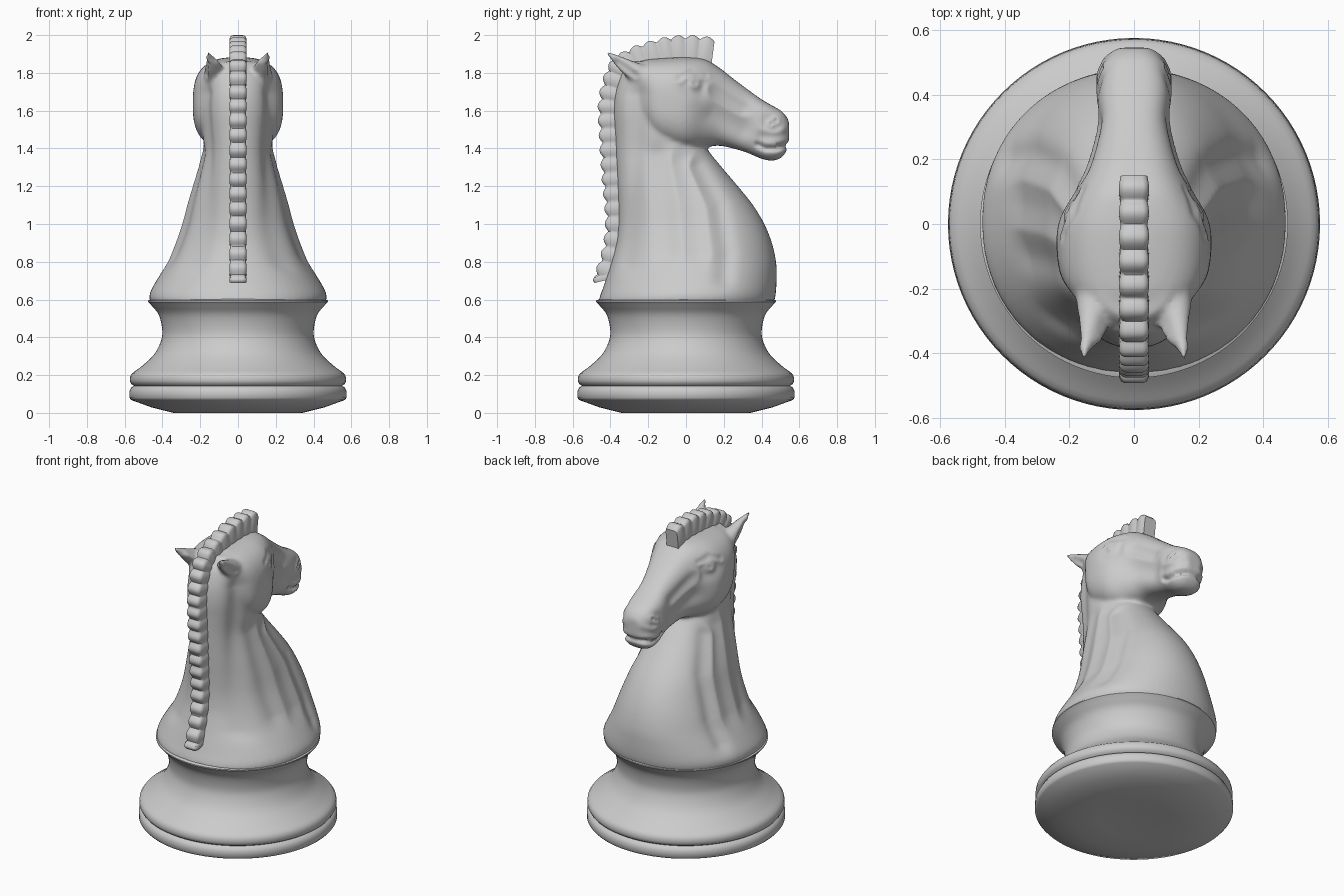
import bpy, bmesh, math
from mathutils import Vector
from mathutils.geometry import intersect_point_line


def spline(pts, steps):
    """Catmull-Rom resampling of a list of tuples."""
    pts = [Vector(p) for p in pts]
    ext = [2 * pts[0] - pts[1]] + pts + [2 * pts[-1] - pts[-2]]
    out = []
    for i in range(1, len(ext) - 2):
        a, b, c, d = ext[i - 1:i + 3]
        for k in range(steps):
            t = k / steps
            out.append(0.5 * (2 * b + (c - a) * t + (2 * a - 5 * b + 4 * c - d) * t * t
                              + (3 * b - a - 3 * c + d) * t ** 3))
    return out + [pts[-1]]


def ring(centre, u, v, power=2.0, n=64):
    """Superellipse section with half-axis vectors u and v."""
    out = []
    for i in range(n):
        a = 2 * math.pi * i / n
        c, s = math.cos(a), math.sin(a)
        out.append(Vector(centre) + Vector(u) * math.copysign(abs(c) ** (2 / power), c)
                   + Vector(v) * math.copysign(abs(s) ** (2 / power), s))
    return out


def loft(bm, rings):
    loops = [[bm.verts.new(p) for p in r] for r in rings]
    for a, b in zip(loops, loops[1:]):
        for i in range(len(a)):
            j = (i + 1) % len(a)
            bm.faces.new((a[i], a[j], b[j], b[i]))
    bm.faces.new(loops[0][::-1])
    bm.faces.new(loops[-1])


def finish(bm, name, angle=40):
    bmesh.ops.recalc_face_normals(bm, faces=bm.faces)
    me = bpy.data.meshes.new(name)
    bm.to_mesh(me)
    bm.free()
    ob = bpy.data.objects.new(name, me)
    bpy.context.collection.objects.link(ob)
    bpy.ops.object.select_all(action='DESELECT')
    ob.select_set(True)
    bpy.context.view_layer.objects.active = ob
    bpy.ops.object.shade_smooth_by_angle(angle=math.radians(angle))
    return ob


# Turned base: shallow underside, two rims and a waisted collar
profile = [(0.02, 0.015), (0.2, 0.01), (0.34, 0.0), (0.46, 0.03), (0.565, 0.068), (0.575, 0.08), (0.575, 0.115),
           (0.565, 0.135), (0.55, 0.143), (0.565, 0.153), (0.573, 0.17), (0.57, 0.195)]
profile += [tuple(p) for p in spline([(0.56, 0.21), (0.50, 0.255), (0.44, 0.315), (0.405, 0.39),
                                      (0.402, 0.45), (0.42, 0.52), (0.455, 0.565), (0.476, 0.588)], 4)]
profile += [(0.476, 0.595), (0.46, 0.602)]
bm = bmesh.new()
loft(bm, [ring((0, 0, z), (r, 0, 0), (0, r, 0), n=96) for r, z in profile])
finish(bm, "base")

# Neck and chest: z, back, front, half width
bm = bmesh.new()
neck = [(0.58, -0.465, 0.465, 0.465), (0.62, -0.455, 0.474, 0.47), (0.66, -0.44, 0.478, 0.455),
        (0.72, -0.42, 0.48, 0.42), (0.8, -0.395, 0.477, 0.373), (0.9, -0.37, 0.455, 0.333),
        (1.0, -0.36, 0.415, 0.298), (1.1, -0.36, 0.355, 0.27), (1.2, -0.365, 0.275, 0.24),
        (1.3, -0.37, 0.19, 0.21), (1.4, -0.375, 0.11, 0.188), (1.5, -0.38, 0.05, 0.185),
        (1.6, -0.385, 0.0, 0.183), (1.7, -0.375, -0.02, 0.178), (1.8, -0.34, -0.04, 0.16),
        (1.86, -0.29, -0.08, 0.11)]
loft(bm, [ring((0, (b + f) / 2, z), (w, 0, 0), (0, (f - b) / 2, 0), 2.1)
          for z, b, f, w in spline(neck, 4)])

# Head and muzzle: y, underside, top, half width
head = [(-0.30, 1.56, 1.84, 0.12), (-0.22, 1.50, 1.868, 0.195), (-0.15, 1.435, 1.876, 0.23),
        (-0.05, 1.395, 1.882, 0.24), (0.02, 1.39, 1.882, 0.228), (0.10, 1.405, 1.872, 0.185),
        (0.17, 1.415, 1.832, 0.15), (0.25, 1.40, 1.77, 0.125), (0.33, 1.375, 1.71, 0.11),
        (0.40, 1.345, 1.66, 0.117), (0.46, 1.335, 1.625, 0.117), (0.51, 1.355, 1.595, 0.098),
        (0.545, 1.41, 1.55, 0.055)]
loft(bm, [ring((0, y, (lo + hi) / 2), (w, 0, 0), (0, 0, (hi - lo) / 2), 2.8)
          for y, lo, hi, w in spline(head, 4)])

# Ears, swept backwards
ear = [(0.115, -0.17, 1.76, 0.055), (0.125, -0.24, 1.79, 0.056), (0.135, -0.31, 1.83, 0.042),
       (0.148, -0.37, 1.872, 0.025), (0.156, -0.42, 1.91, 0.007)]
for side in (-1, 1):
    loft(bm, [ring((side * x, y, z), (r, 0, 0), (0, 0.55 * r, 0.85 * r), n=24)
              for x, y, z, r in spline(ear, 4)])

# Fuse the horse into one skin
horse = finish(bm, "horse")
rem = horse.modifiers.new("fuse", 'REMESH')
rem.mode = 'VOXEL'
rem.voxel_size = 0.0105
fused = bpy.data.meshes.new_from_object(horse.evaluated_get(bpy.context.evaluated_depsgraph_get()))
bpy.data.objects.remove(horse)
bm = bmesh.new()
bm.from_mesh(fused)
for _ in range(5):
    bmesh.ops.smooth_vert(bm, verts=bm.verts, factor=0.5, use_axis_x=True, use_axis_y=True, use_axis_z=True)

# Side strokes: radius, depth (negative raises), path in (y, z)
strokes = [
    (0.055, 0.022, [(-0.26, 1.68), (-0.26, 1.4), (-0.28, 1.1), (-0.31, 0.8)]),  # neck grooves
    (0.06, 0.016, [(-0.15, 1.36), (-0.12, 1.1), (-0.1, 0.85)]),
    (0.06, -0.012, [(-0.02, 1.33), (0.04, 1.1), (0.06, 0.85)]),
    (0.05, 0.020, [(0.06, 1.3), (0.17, 1.1), (0.21, 0.85), (0.2, 0.72)]),
    (0.055, 0.024, [(0.03, 1.735), (0.07, 1.73)]),                              # eye socket
    (0.032, -0.028, [(0.04, 1.74), (0.05, 1.74)]),                              # eyeball
    (0.022, -0.014, [(-0.03, 1.77), (0.03, 1.80), (0.1, 1.78)]),                # brow
    (0.05, 0.014, [(0.14, 1.58), (0.3, 1.5)]),                                  # cheek hollow
    (0.035, -0.012, [(0.12, 1.72), (0.3, 1.61)]),                               # face ridge
    (0.045, -0.016, [(0.45, 1.54), (0.47, 1.52)]),                              # nostril
    (0.018, 0.028, [(0.45, 1.53), (0.475, 1.545)]),
    (0.014, 0.022, [(0.56, 1.42), (0.48, 1.40), (0.42, 1.40), (0.38, 1.42)]),   # mouth
    (0.03, 0.012, [(0.54, 1.475), (0.40, 1.46)]),
    (0.02, 0.016, [(-0.36, 1.855), (-0.27, 1.79)]),                             # ear hollow
]
strokes = [(r, d, [Vector((0, y, z)) for y, z in path]) for r, d, path in strokes]
for v in bm.verts:
    p = Vector((0, v.co.y, v.co.z))
    push = 0
    for r, depth, path in strokes:
        best = 9
        for a, b in zip(path, path[1:]):
            q, t = intersect_point_line(p, a, b)
            q = a if t < 0 else b if t > 1 else q
            best = min(best, (p - q).length)
        if best < 2.5 * r:
            push += depth * math.exp(-(best / r) ** 2)
    v.co.x -= math.copysign(push * min(1, abs(v.co.x) / 0.06), v.co.x)
    # mouth line across the front of the lips
    if p.y > 0.48:
        v.co.y -= 0.018 * math.exp(-((p.z - 1.415) / 0.015) ** 2)
bmesh.ops.smooth_vert(bm, verts=bm.verts, factor=0.4, use_axis_x=True, use_axis_y=True, use_axis_z=True)
finish(bm, "horse", 60)

# Scalloped mane: outer edge in (y, z), from forehead to shoulder
crest = [(0.152, 1.975), (0.05, 1.988), (-0.08, 1.984), (-0.2, 1.955), (-0.31, 1.915), (-0.395, 1.85),
         (-0.435, 1.75), (-0.457, 1.62), (-0.45, 1.45), (-0.437, 1.25), (-0.42, 1.05), (-0.425, 0.92),
         (-0.452, 0.80), (-0.482, 0.72), (-0.475, 0.69)]
edge = spline(crest, 20)
lengths = [0.0]
for a, b in zip(edge, edge[1:]):
    lengths.append(lengths[-1] + (b - a).length)
rings = []
for i, p in enumerate(edge):
    t = (edge[min(i + 1, len(edge) - 1)] - edge[max(i - 1, 0)]).normalized()
    inward = Vector((0, -t.y, t.x)) if i < len(edge) - 20 else Vector((0, 1, 0.25)).normalized()
    wave = abs(math.sin(math.pi * lengths[i] / 0.078))
    outer = Vector((0, p.x, p.y)) - inward * (0.020 * wave - 0.009)
    w = 0.041 + 0.005 * wave
    section = [(-w, 0.13), (-w, 0.018), (-w * 0.85, 0.005), (-w * 0.6, 0),
               (w * 0.6, 0), (w * 0.85, 0.005), (w, 0.018), (w, 0.13)]
    rings.append([outer + inward * d + Vector((x, 0, 0)) for x, d in section])
bm = bmesh.new()
loft(bm, rings)
finish(bm, "mane", 45)
